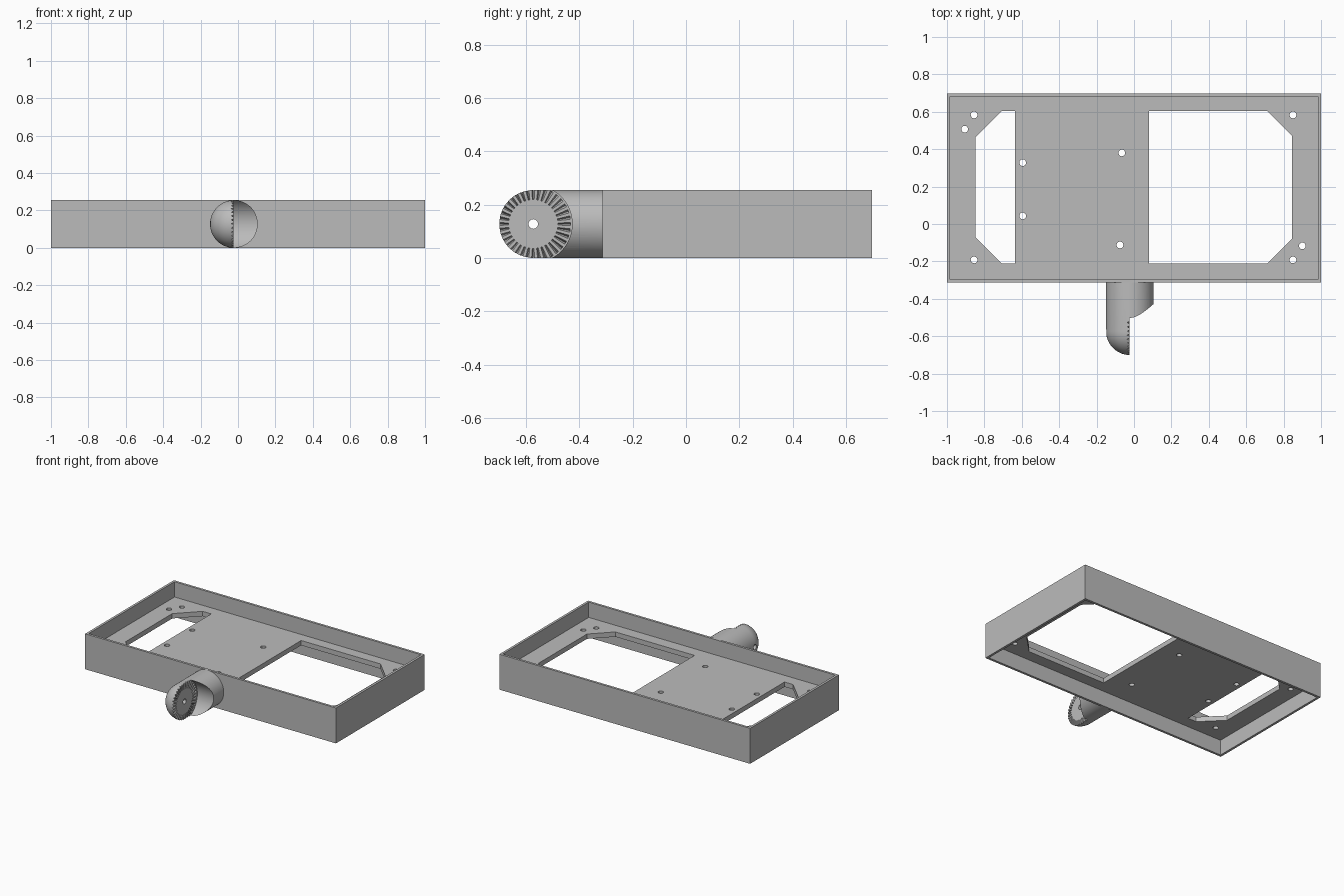
import bpy, bmesh, math
from mathutils import Matrix, Vector

cube = bpy.data.objects.get("Cube")
if cube:
    bpy.data.objects.remove(cube)

grey = bpy.data.materials.new("plain grey")
grey.use_nodes = True
COLOUR = (0.5, 0.5, 0.5, 1)
grey.diffuse_color = COLOUR
grey.node_tree.nodes["Principled BSDF"].inputs["Base Color"].default_value = COLOUR


def finish(name, bm):
    bmesh.ops.recalc_face_normals(bm, faces=bm.faces)
    mesh = bpy.data.meshes.new(name)
    bm.to_mesh(mesh)
    bm.free()
    mesh.materials.append(grey)
    obj = bpy.data.objects.new(name, mesh)
    bpy.context.collection.objects.link(obj)
    return obj


def add_prism(bm, outline, z0, z1):
    face = bm.faces.new([bm.verts.new((x, y, z0)) for x, y in outline])
    result = bmesh.ops.extrude_face_region(bm, geom=[face])
    top = [v for v in result["geom"] if isinstance(v, bmesh.types.BMVert)]
    bmesh.ops.translate(bm, verts=top, vec=(0, 0, z1 - z0))


def prism(name, outline, z0, z1):
    bm = bmesh.new()
    add_prism(bm, outline, z0, z1)
    return finish(name, bm)


def rect(x0, x1, y0, y1):
    return [(x0, y0), (x1, y0), (x1, y1), (x0, y1)]


def circle(x, y, r, n):
    return [(x + r * math.cos(math.tau * i / n), y + r * math.sin(math.tau * i / n))
            for i in range(n)]


def select_only(obj):
    bpy.ops.object.select_all(action="DESELECT")
    obj.select_set(True)
    bpy.context.view_layer.objects.active = obj


def cut(obj, cutter):
    cutter.hide_render = True
    mod = obj.modifiers.new("cut", "BOOLEAN")
    mod.operation = "DIFFERENCE"
    mod.solver = "EXACT"
    mod.object = cutter
    select_only(obj)
    bpy.ops.object.modifier_apply(modifier=mod.name)
    bpy.data.objects.remove(cutter)


# Tray frame: open above and below a thin middle plate
H, WALL = 0.255, 0.017
FRONT, BACK = -0.313, 0.698
PLATE_LOW, PLATE_HIGH = 0.11, 0.145
tray = prism("tray_frame", rect(-1, 1, FRONT, BACK), 0, H)
inside = rect(-1 + WALL, 1 - WALL, FRONT + WALL, BACK - WALL)
cut(tray, prism("upper_pocket", inside, PLATE_HIGH, H + 0.1))
cut(tray, prism("lower_pocket", inside, -0.1, PLATE_LOW))

# Windows with two clipped outer corners
for near, far, clip in ((-0.637, -0.848, 0.143), (0.08, 0.845, 0.133)):
    low, high = -0.212, 0.605
    shoulder = far - math.copysign(clip, far)
    outline = [(near, low), (shoulder, low), (far, low + clip),
               (far, high - clip), (shoulder, high), (near, high)]
    cut(tray, prism("window_cutter", outline, 0.05, 0.2))

# Screw holes
bm = bmesh.new()
for x, y in ((-0.855, 0.583), (-0.905, 0.507), (-0.595, 0.328), (-0.595, 0.043),
             (-0.855, -0.192), (-0.065, 0.38), (-0.075, -0.112),
             (0.85, 0.583), (0.9, -0.117), (0.85, -0.192)):
    add_prism(bm, circle(x, y, 0.018, 20), 0.05, 0.2)
cut(tray, finish("screw_hole_cutter", bm))

# Pivot arm: round bar along y with a ball end
R = H / 2
AXIS_X, PIVOT_Y, FACE_X = -0.022, -0.573, -0.025
bm = bmesh.new()
profile = [(R * math.sin(a), PIVOT_Y - R * math.cos(a))
           for a in (math.pi / 2 * i / 14 for i in range(15))]
profile += [(R, FRONT + 0.005), (0, FRONT + 0.005)]
verts = [bm.verts.new((r, y, 0)) for r, y in profile]
edges = [bm.edges.new(pair) for pair in zip(verts, verts[1:])]
bmesh.ops.spin(bm, geom=verts + edges, cent=(0, 0, 0), axis=(0, 1, 0),
               angle=math.tau, steps=64)
bmesh.ops.remove_doubles(bm, verts=bm.verts, dist=0.0001)
bmesh.ops.translate(bm, verts=bm.verts, vec=(AXIS_X, 0, R))
arm = finish("pivot_arm", bm)

# Local z of pivot cutters points along +x, through the joint centre
to_pivot = Matrix.Translation((FACE_X, PIVOT_Y, R)) @ Matrix.Rotation(math.pi / 2, 4, "Y")


def pivot_cut(cutter):
    cutter.data.transform(to_pivot)
    cut(arm, cutter)


pivot_cut(prism("clearance_cutter", circle(0, 0, 0.146, 96), 0, 0.3))
pivot_cut(prism("pivot_hole_cutter", circle(0, 0, 0.018, 24), -0.3, 0.1))

# Radial V grooves that form the locking teeth
TEETH, DEPTH = 36, 0.012
bm = bmesh.new()
for i in range(TEETH):
    turn = Matrix.Rotation(math.tau * i / TEETH, 3, "Z")
    ends = []
    for r, half in ((0.092, 0.004), (0.14, 0.0075)):
        corners = ((r, -half, 0.002), (r, half, 0.002), (r, 0, -DEPTH))
        ends.append([bm.verts.new(turn @ Vector(c)) for c in corners])
    inner, outer = ends
    bm.faces.new(inner)
    bm.faces.new(outer)
    for a in range(3):
        b = (a + 1) % 3
        bm.faces.new((inner[a], inner[b], outer[b], outer[a]))
pivot_cut(finish("tooth_cutter", bm))

select_only(arm)
bpy.ops.object.shade_smooth_by_angle(angle=math.radians(25))
